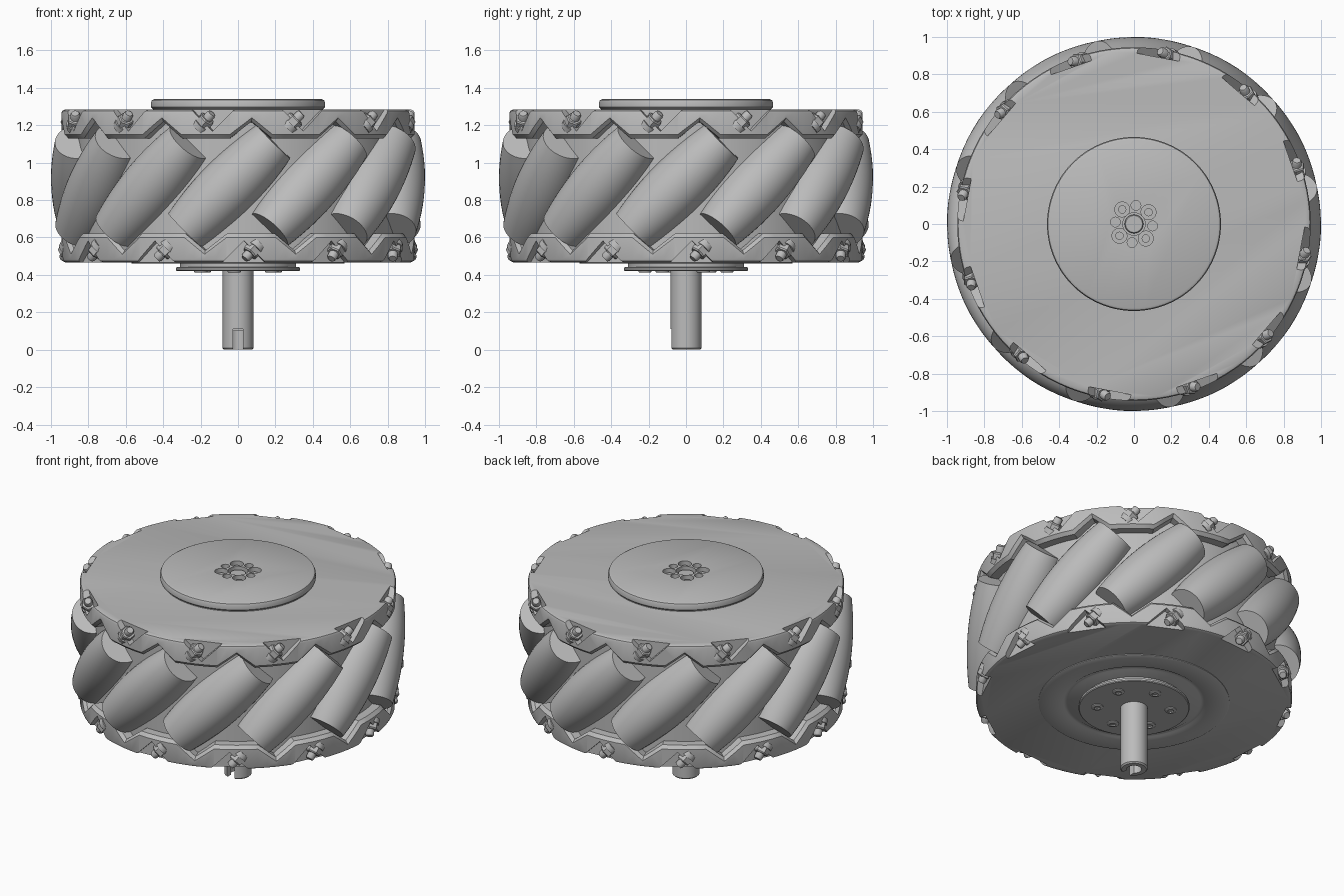
import bpy, bmesh
from math import sin, cos, radians, sqrt, pi
from mathutils import Matrix, Vector

if "Cube" in bpy.data.objects:
    bpy.data.objects.remove(bpy.data.objects["Cube"], do_unlink=True)

COUNT = 12          # rollers
ZC = 0.875          # mid height of the wheel
R_AXIS = 0.84       # distance of roller axes from the centre
FIRST = -93.2       # angle of the first roller
NUT_TURN = 22.5     # turn from roller middle to its nut

grey = bpy.data.materials.new("plain grey")
grey.use_nodes = True
grey.diffuse_color = (0.5, 0.5, 0.5, 1)
grey.node_tree.nodes["Principled BSDF"].inputs["Base Color"].default_value = (0.5, 0.5, 0.5, 1)


def make(name, bm):
    bmesh.ops.recalc_face_normals(bm, faces=bm.faces)
    me = bpy.data.meshes.new(name)
    bm.to_mesh(me)
    bm.free()
    me.materials.append(grey)
    ob = bpy.data.objects.new(name, me)
    bpy.context.scene.collection.objects.link(ob)
    return ob


def smooth(ob, angle=35):
    ob.data.shade_smooth()
    ob.data.set_sharp_from_angle(angle=radians(angle))
    return ob


def lathe(bm, profile, steps=64, matrix=Matrix()):
    """Turn (radius, z) points into a closed solid, capping both ends."""
    rings = [[bm.verts.new(matrix @ Vector((r * cos(2 * pi * i / steps), r * sin(2 * pi * i / steps), z)))
              for i in range(steps)] for r, z in profile]
    skin(bm, rings)


def skin(bm, rings):
    n = len(rings[0])
    for a, b in zip(rings, rings[1:]):
        for i in range(n):
            bm.faces.new((a[i], a[(i + 1) % n], b[(i + 1) % n], b[i]))
    bm.faces.new(rings[0])
    bm.faces.new(rings[-1])


def turned(name, profile, steps=64):
    bm = bmesh.new()
    lathe(bm, profile, steps)
    return smooth(make(name, bm))


def box(bm, lo, hi, matrix=Matrix()):
    lo, hi = Vector(lo), Vector(hi)
    m = matrix @ Matrix.Translation((lo + hi) / 2) @ Matrix.Diagonal((*(hi - lo), 1))
    bmesh.ops.create_cube(bm, size=1, matrix=m)


def cut(ob, bm):
    cutter = make("cutter", bm)
    cutter.hide_render = True
    mod = ob.modifiers.new("cut", 'BOOLEAN')
    mod.operation, mod.solver, mod.object = 'DIFFERENCE', 'EXACT', cutter
    bpy.context.view_layer.objects.active = ob
    bpy.ops.object.modifier_apply(modifier=mod.name)
    bpy.data.objects.remove(cutter, do_unlink=True)
    smooth(ob)


def slanted(angle, side, origin_r, tangent=0, height=0):
    """Frame whose Z runs along the 45 degree roller axis and -Y points outward."""
    a = radians(angle)
    er = Vector((cos(a), sin(a), 0))
    et = Vector((-sin(a), cos(a), 0)) * side
    up = Vector((0, 0, side))
    axes = Matrix(((et - up) / sqrt(2), -er, (et + up) / sqrt(2))).transposed().to_4x4()
    origin = er * origin_r + et * tangent + up * height + Vector((0, 0, ZC))
    return Matrix.Translation(origin) @ axes


roller_angles = [FIRST + 360 / COUNT * k for k in range(COUNT)]

# Barrel rollers, bulging so that they share one outer cylinder
half = 0.335
barrel = [(1 - sqrt(R_AXIS ** 2 + t * t / 2), t) for t in [half * (i / 8 - 1) for i in range(17)]]
for k, a in enumerate(roller_angles):
    bm = bmesh.new()
    lathe(bm, barrel, 40, slanted(a, 1, R_AXIS))
    smooth(make(f"roller_{k + 1}", bm))

# Drum behind the rollers
turned("drum", [(0.87, ZC - 0.34), (0.87, ZC + 0.34)], 96)

# Toothed side plates: (turn from roller middle, height of the inner edge)
wave = [(7.7, 0.345), (11.1, 0.3), (14.5, 0.255), (18.5, 0.255),
        (22.5, 0.255), (26.5, 0.255), (30.5, 0.255), (34.1, 0.3)]
for side, name in ((1, "upper"), (-1, "lower")):
    bm = bmesh.new()
    rings = [[] for _ in range(6)]
    for k in range(COUNT):
        for turn, edge in wave:
            a = radians(FIRST + side * (30 * k + turn))
            section = [(0.8, edge), (0.925, edge), (0.945, edge + 0.02),
                       (0.945, 0.39), (0.94, 0.402), (0.928, 0.408)]
            for ring, (r, h) in zip(rings, section):
                ring.append(bm.verts.new((r * cos(a), r * sin(a), ZC + side * h)))
    # Leave the inner mouth flat by closing it at one level
    mouth = [bm.verts.new((v.co.x, v.co.y, ZC + side * 0.25)) for v in rings[0]]
    skin(bm, [mouth] + rings)
    plate = make(f"{name}_plate", bm)

    # V-shaped nut pockets in the rim
    bm = bmesh.new()
    for a in roller_angles:
        m = slanted(a + side * NUT_TURN, side, 0.9, 0, 0.332)
        box(bm, (-0.14, -0.2, 0), (0.055, 0, 0.2), m)
    cut(plate, bm)

    # Hex nuts with washers and bolt ends
    for k, a in enumerate(roller_angles):
        m = slanted(a, side, R_AXIS + 0.01)
        bm = bmesh.new()
        lathe(bm, [(0.05, 0.44), (0.05, 0.472)], 24, m)
        lathe(bm, [(0.046, 0.472), (0.046, 0.505), (0.04, 0.512)], 6, m)
        lathe(bm, [(0.026, 0.5), (0.026, 0.54), (0.02, 0.55)], 16, m)
        smooth(make(f"{name}_nut_{k + 1}", bm))

# Raised hub disc on top with a ring of holes
hub = turned("hub_disc", [(0.455, 1.27), (0.455, 1.287), (0.465, 1.297), (0.465, 1.322),
                          (0.46, 1.334), (0.448, 1.34)], 96)
bm = bmesh.new()
lathe(bm, [(0.06, 1.29), (0.06, 1.4)], 32)
for k in range(8):
    a = radians(-6 + 45 * k)
    m = Matrix.Translation((0.1 * cos(a), 0.1 * sin(a), 0))
    lathe(bm, [(0.04 if k % 2 else 0.026, 1.3), (0.04 if k % 2 else 0.026, 1.4)], 24, m)
cut(hub, bm)
bm = bmesh.new()
lathe(bm, [(0.05, 1.28), (0.05, 1.318), (0.045, 1.325)], 32)
for k in range(4):
    a = radians(39 + 90 * k)
    lathe(bm, [(0.022, 1.29), (0.022, 1.32)], 20, Matrix.Translation((0.1 * cos(a), 0.1 * sin(a), 0)))
smooth(make("hub_fasteners", bm))

# Stepped mounting flange underneath
turned("lower_boss", [(0.57, 0.48), (0.57, 0.463), (0.565, 0.46), (0.43, 0.46), (0.42, 0.466),
                      (0.4, 0.466), (0.39, 0.46)], 96)
turned("flange_collar", [(0.31, 0.47), (0.31, 0.43)], 64)
turned("mount_flange", [(0.325, 0.442), (0.332, 0.438), (0.332, 0.426), (0.327, 0.421)], 64)
for k in range(6):
    a = radians(25 + 60 * k)
    bm = bmesh.new()
    m = Matrix.Translation((0.22 * cos(a), 0.22 * sin(a), 0))
    lathe(bm, [(0.036, 0.43), (0.036, 0.416), (0.03, 0.412), (0.018, 0.412), (0.018, 0.42)], 20, m)
    smooth(make(f"flange_screw_{k + 1}", bm))

# Axle with end bore and key slot
axle = turned("axle", [(0.082, 0.45), (0.082, 0.008), (0.074, 0)], 48)
bm = bmesh.new()
lathe(bm, [(0.045, -0.1), (0.045, 0.1)], 32)
cut(axle, bm)
bm = bmesh.new()
box(bm, (-0.028, -0.2, -0.1), (0.028, 0, 0.11))
cut(axle, bm)
